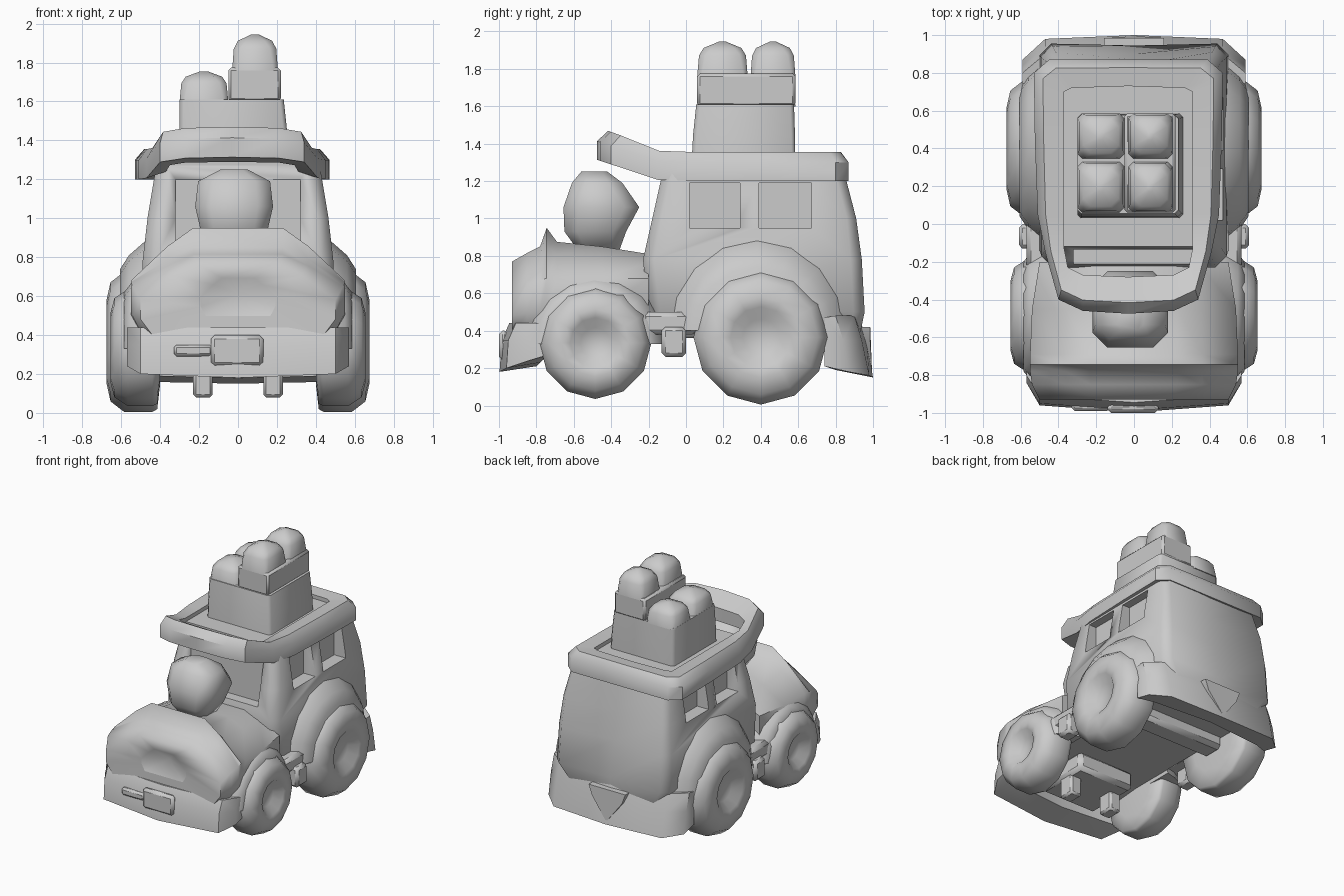
import bpy, bmesh, math
from mathutils import Vector

if "Cube" in bpy.data.objects:
    bpy.data.objects.remove(bpy.data.objects["Cube"])

grey = bpy.data.materials.new("plain grey")
grey.diffuse_color = (0.6, 0.6, 0.6, 1)
grey.use_nodes = True
grey.node_tree.nodes["Principled BSDF"].inputs["Base Color"].default_value = grey.diffuse_color


def make(name, verts, faces, angle=50, bevel=0):
    me = bpy.data.meshes.new(name)
    me.from_pydata([tuple(v) for v in verts], [], faces)
    bm = bmesh.new()
    bm.from_mesh(me)
    bmesh.ops.recalc_face_normals(bm, faces=bm.faces)
    bm.to_mesh(me)
    bm.free()
    ob = bpy.data.objects.new(name, me)
    bpy.context.collection.objects.link(ob)
    me.materials.append(grey)
    if bevel:
        m = ob.modifiers.new("bevel", 'BEVEL')
        m.width, m.segments = bevel, 1
    bpy.ops.object.select_all(action='DESELECT')
    ob.select_set(True)
    bpy.context.view_layer.objects.active = ob
    bpy.ops.object.shade_smooth_by_angle(angle=math.radians(angle))
    return ob


def loft(name, rings, closed=False, **kw):
    """Skin equal-length rings; cap the ends unless the loft is closed."""
    n, k = len(rings[0]), len(rings)
    faces = [(i * n + j, i * n + (j + 1) % n, (i + 1) % k * n + (j + 1) % n, (i + 1) % k * n + j)
             for i in range(k if closed else k - 1) for j in range(n)]
    if not closed:
        faces += [tuple(range(n)), tuple(range((k - 1) * n, k * n))]
    return make(name, [v for r in rings for v in r], faces, **kw)


def box(name, x0, x1, y0, y1, z0, z1, **kw):
    rings = [[(x0, y0, z), (x1, y0, z), (x1, y1, z), (x0, y1, z)] for z in (z0, z1)]
    return loft(name, rings, **kw)


def lathe(name, profile, cy, cz, side, n=12, sweep=360, **kw):
    """Turn (x, radius) pairs about an axis along x."""
    cnt = n if sweep == 360 else n + 1
    rings = []
    for x, r in profile:
        angs = [math.radians(sweep * i / n) for i in range(cnt)]
        rings.append([(side * x, cy + r * math.cos(a), cz + r * math.sin(a)) for a in angs])
    return loft(name, rings, **kw)


def oct_ring(x0, x1, y0, y1, z, c):
    return [(x0 + c, y0, z), (x1 - c, y0, z), (x1, y0 + c, z), (x1, y1 - c, z),
            (x1 - c, y1, z), (x0 + c, y1, z), (x0, y1 - c, z), (x0, y0 + c, z)]


def mirror_ring(half, y):
    return [(x, y, z) for x, z in half] + [(-x, y, z) for x, z in reversed(half)]


# bonnet: cross-sections from nose to cabin (y, width, underside, side top, crown)
rings = []
for y, w, low, side, crown in [(-0.93, 0.5, 0.38, 0.58, 0.77), (-0.85, 0.54, 0.34, 0.65, 0.815),
                               (-0.78, 0.55, 0.34, 0.67, 0.85), (-0.745, 0.55, 0.34, 0.68, 0.95),
                               (-0.69, 0.55, 0.34, 0.68, 0.875), (-0.45, 0.54, 0.36, 0.68, 0.85),
                               (-0.2, 0.5, 0.38, 0.68, 0.81)]:
    rings.append(mirror_ring([(w * 0.85, low), (w, (low + side) / 2), (w, side),
                              (w * 0.66, side * 0.35 + crown * 0.65), (w * 0.42, crown)], y))
bonnet = loft("bonnet", rings, angle=60)

# pit pressed into the nose
bm = bmesh.new()
bm.from_mesh(bonnet.data)
bm.faces.ensure_lookup_table()
nose = min(bm.faces, key=lambda f: f.calc_center_median().y)
inner = nose.verts[:]
ring = bmesh.ops.inset_region(bm, faces=[nose], thickness=0.02)
for v in nose.verts:
    v.co = Vector((v.co.x * 0.4, -0.925, 0.61 + (v.co.z - 0.6) * 0.55))
poke = bmesh.ops.poke(bm, faces=[nose])
poke['verts'][0].co = Vector((0, -0.85, 0.61))
for f in poke['faces'] + ring['faces']:
    f.smooth = True
bm.to_mesh(bonnet.data)
bm.free()

# squarish knob standing on the bonnet
knob = [(0.82, 0.1, -0.57, -0.36), (0.93, 0.17, -0.65, -0.32), (1.06, 0.2, -0.655, -0.25),
        (1.19, 0.185, -0.61, -0.34), (1.25, 0.07, -0.56, -0.42)]
loft("bonnet_knob", [oct_ring(-0.02 - r, -0.02 + r, y0, y1, z, r * 0.4)
                     for z, r, y0, y1 in knob], angle=60)

# cabin, narrowing towards the roof, with a slightly hollow back panel
rings = []
for z, w, y0, y1, c, dip in [(0.38, 0.42, -0.12, 0.93, 0.06, 0), (0.5, 0.5, -0.2, 0.955, 0.06, 0.01),
                             (0.78, 0.49, -0.23, 0.94, 0.06, 0.04), (1.0, 0.465, -0.18, 0.91, 0.05, 0.04),
                             (1.27, 0.42, -0.12, 0.84, 0.05, 0)]:
    r = oct_ring(-w, w, y0, y1, z, c)
    rings.append(r[:5] + [(0, y1 - dip, z)] + r[5:])
cabin = loft("cabin", rings)

# window recesses
cutters = []
for s in (-1, 1):
    for y0, y1 in ((0.02, 0.29), (0.39, 0.67)):
        cutters.append(box("window_cutter", s * 0.37, s * 0.7, y0, y1, 0.95, 1.19))
cutters.append(box("windscreen_cutter", -0.32, 0.32, -0.5, -0.13, 0.86, 1.2))
for c in cutters:
    m = cabin.modifiers.new("cut", 'BOOLEAN')
    m.object, m.operation, m.solver = c, 'DIFFERENCE', 'EXACT'
    c.hide_render = True
    c.hide_set(True)

# wheels with sunken hubs, and fenders over them
for s in (-1, 1):
    side = "right" if s > 0 else "left"
    for end, cy, cz, r, xo in (("front", -0.485, 0.335, 0.3, 0.655), ("rear", 0.4, 0.365, 0.36, 0.675)):
        lathe(f"{end}_{side}_wheel", [(0.4, r * 0.6), (0.415, r * 0.96), (0.44, r), (xo - 0.09, r),
                                      (xo - 0.02, r * 0.85), (xo, r * 0.6), (xo - 0.01, r * 0.45),
                                      (xo - 0.065, r * 0.27)], cy, cz, s, angle=60)
    lathe(f"front_{side}_fender", [(0.4, 0.39), (0.48, 0.37), (0.55, 0.335), (0.585, 0.29)],
          -0.49, 0.33, s, n=8, sweep=180, angle=60)
    lathe(f"rear_{side}_fender", [(0.4, 0.52), (0.48, 0.48), (0.56, 0.41), (0.605, 0.34)],
          0.38, 0.4, s, n=8, sweep=180, angle=60)
    # step between the wheels
    box(f"{side}_step", *sorted((s * 0.4, s * 0.57)), -0.24, 0.06, 0.38, 0.5, bevel=0.025)
    box(f"{side}_step_bracket", *sorted((s * 0.5, s * 0.61)), -0.13, 0.0, 0.26, 0.42, bevel=0.02)
    # hanging suspension block
    box(f"{side}_suspension", *sorted((s * 0.13, s * 0.23)), -0.55, -0.42, 0.08, 0.25, bevel=0.015)


def bumper(name, spine, s, top):
    """Bent bar; spine gives x, outer y, inner y, lean at the foot and foot lift."""
    loft(name, [[(x, s * (yo - 0.04), top), (x, s * yo, 0.35), (x, s * (yo + lean), 0.18 + up),
                 (x, s * yi, 0.21 + up), (x, s * yi, top - 0.01)] for x, yo, yi, lean, up in spine])


bumper("front_bumper", [(-0.57, 0.84, 0.74, 0, 0.06), (-0.5, 0.95, 0.78, 0.01, 0.02),
                        (0, 0.985, 0.8, 0.012, 0), (0.5, 0.95, 0.78, 0.01, 0.02),
                        (0.57, 0.84, 0.74, 0, 0.06)], -1, 0.44)
bumper("rear_bumper", [(-0.59, 0.84, 0.74, 0.03, 0), (-0.47, 0.94, 0.8, 0.04, -0.02),
                       (0, 0.965, 0.85, 0.035, -0.03), (0.47, 0.94, 0.8, 0.04, -0.02),
                       (0.59, 0.84, 0.74, 0.03, 0)], 1, 0.48)
box("front_plate", -0.14, 0.13, -1.0, -0.95, 0.24, 0.4, bevel=0.02)
box("front_hook", -0.33, -0.13, -0.99, -0.94, 0.29, 0.35, bevel=0.015)
loft("rear_plate", [[(-0.16, y, 0.42), (0.16, y, 0.42), (0.13, y, 0.34), (0.0, y + 0.01, 0.17),
                     (-0.13, y, 0.34)] for y in (0.93, 0.985)])

# underside: floor pan, engine and axles
box("floor_pan", -0.42, 0.42, -0.82, 0.88, 0.36, 0.44, bevel=0.02)
box("engine_block", -0.25, 0.25, -0.75, -0.3, 0.22, 0.37, bevel=0.03)
box("rear_axle", -0.42, 0.42, 0.31, 0.49, 0.27, 0.4, bevel=0.03)

# roof rim: closed ring that lifts into a visor at the front
half = [(0.0, -0.475, 0, -0.28), (0.24, -0.46, 0.24, -0.27), (0.37, -0.4, 0.32, -0.23),
        (0.44, -0.15, 0.34, -0.13), (0.48, 0.05, 0.34, 0.05), (0.495, 0.45, 0.34, 0.45),
        (0.5, 0.8, 0.34, 0.7), (0.42, 0.87, 0.3, 0.72), (0.0, 0.87, 0.0, 0.73)]
loop = half + [(-a, b, -c, d) for a, b, c, d in half[-2:0:-1]]


def lift(y):
    return max(0, -0.13 - y) * 0.33


rings = []
for xo, yo, xi, yi in loop:
    k = lift(yo)
    rings.append([(xo - 0.03, yo, 1.2 + k), (xo - 0.03, yo, 1.3 + k),
                  ((xo * 0.7 + xi * 0.3) - 0.03, yo * 0.7 + yi * 0.3, 1.355 + k),
                  (xi - 0.03, yi, 1.345 + lift(yi)), (xi - 0.03, yi, 1.24 + lift(yi))])
loft("roof_rim", rings, closed=True, angle=45)
box("roof_floor", -0.42, 0.36, -0.12, 0.76, 1.24, 1.315)

# luggage crate on the roof, with four faceted bundles on top
loft("roof_crate", [oct_ring(-0.3, 0.26 - t, 0.03 + t, 0.585 - t * 0.3, z, 0.02)
                    for z, t in ((1.3, 0), (1.45, 0.008), (1.61, 0.025))])
box("tall_case", -0.05, 0.22, 0.06, 0.585, 1.6, 1.775, bevel=0.015)
for i, (x0, x1, base, top) in enumerate(((-0.3, -0.05, 1.6, 1.755), (-0.03, 0.205, 1.76, 1.945))):
    for j, (y0, y1) in enumerate(((0.06, 0.33), (0.345, 0.585))):
        cx, cy = (x0 + x1) / 2, (y0 + y1) / 2
        rx, ry, h = (x1 - x0) / 2, (y1 - y0) / 2, top - base
        loft(f"bundle_{i}{j}", [oct_ring(cx - a * rx, cx + a * rx, cy - a * ry, cy + a * ry,
                                         base + h * t, a * rx * c)
                                for t, a, c in ((0, 1.0, 0.2), (0.6, 0.93, 0.3),
                                                (0.82, 0.75, 0.45), (1, 0.15, 0.5))], angle=60)
